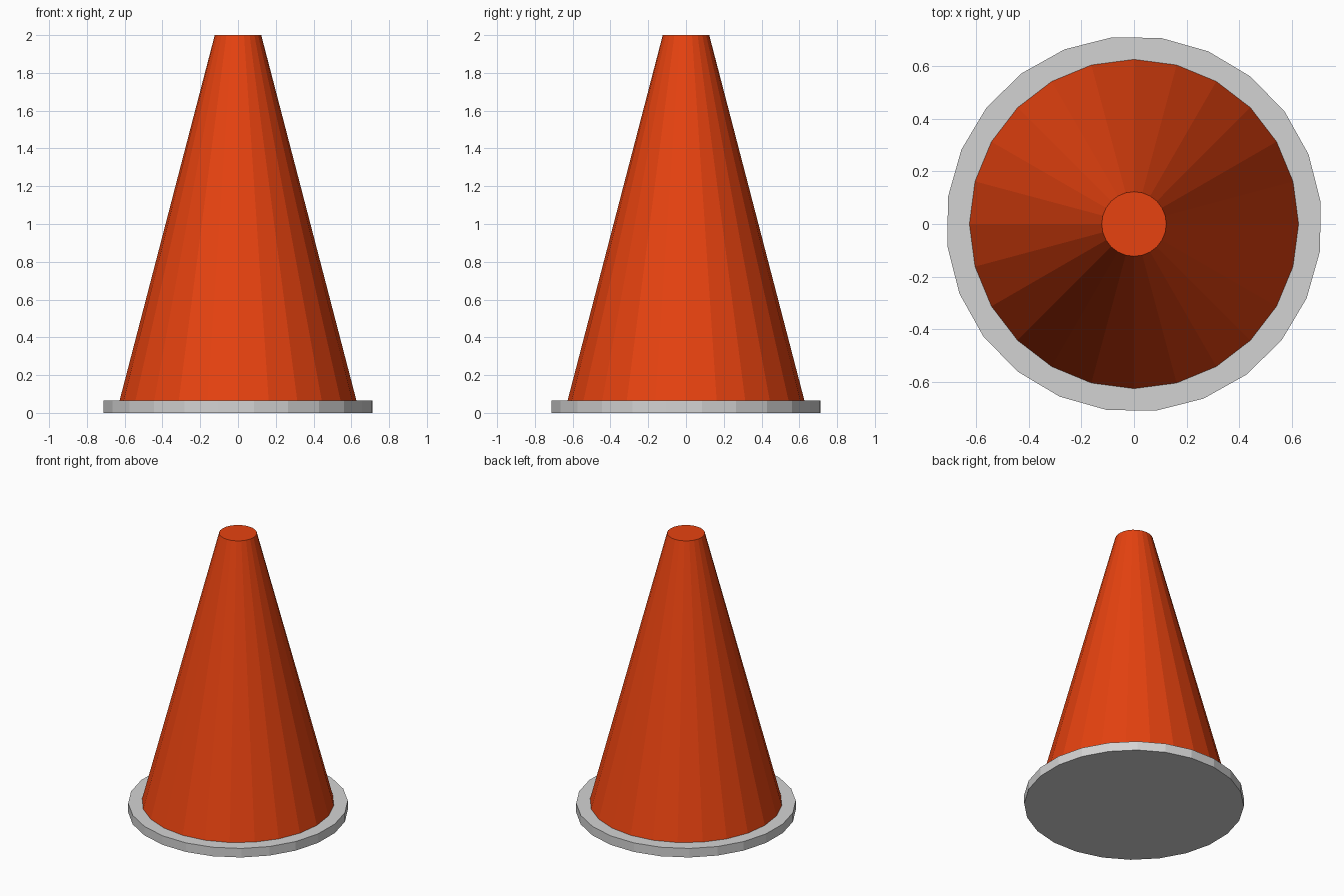
import bpy
from math import radians

cube = bpy.data.objects.get("Cube")
if cube:
    bpy.data.objects.remove(cube, do_unlink=True)

SIDES = 24
BASE_TOP = 0.065
HEIGHT = 2.0


def material(name, color):
    mat = bpy.data.materials.new(name)
    mat.use_nodes = True
    mat.diffuse_color = color
    mat.node_tree.nodes["Principled BSDF"].inputs["Base Color"].default_value = color
    return mat


def frustum(name, r_bottom, r_top, z_bottom, z_top, turn, mat):
    bpy.ops.mesh.primitive_cone_add(
        vertices=SIDES, radius1=r_bottom, radius2=r_top, depth=z_top - z_bottom,
        location=(0, 0, (z_bottom + z_top) / 2), rotation=(0, 0, radians(turn)))
    obj = bpy.context.object
    obj.name = name
    obj.data.materials.append(mat)
    return obj


orange = material("orange plastic", (0.80, 0.055, 0.005, 1))
grey = material("light grey rubber", (0.65, 0.65, 0.65, 1))

# Flat round foot, slightly turned against the cone
frustum("base_disc", 0.716, 0.716, 0, BASE_TOP, 6.7, grey)
# Tapered body with a flat closed tip
frustum("cone_body", 0.627, 0.123, BASE_TOP, HEIGHT, 0, orange)
